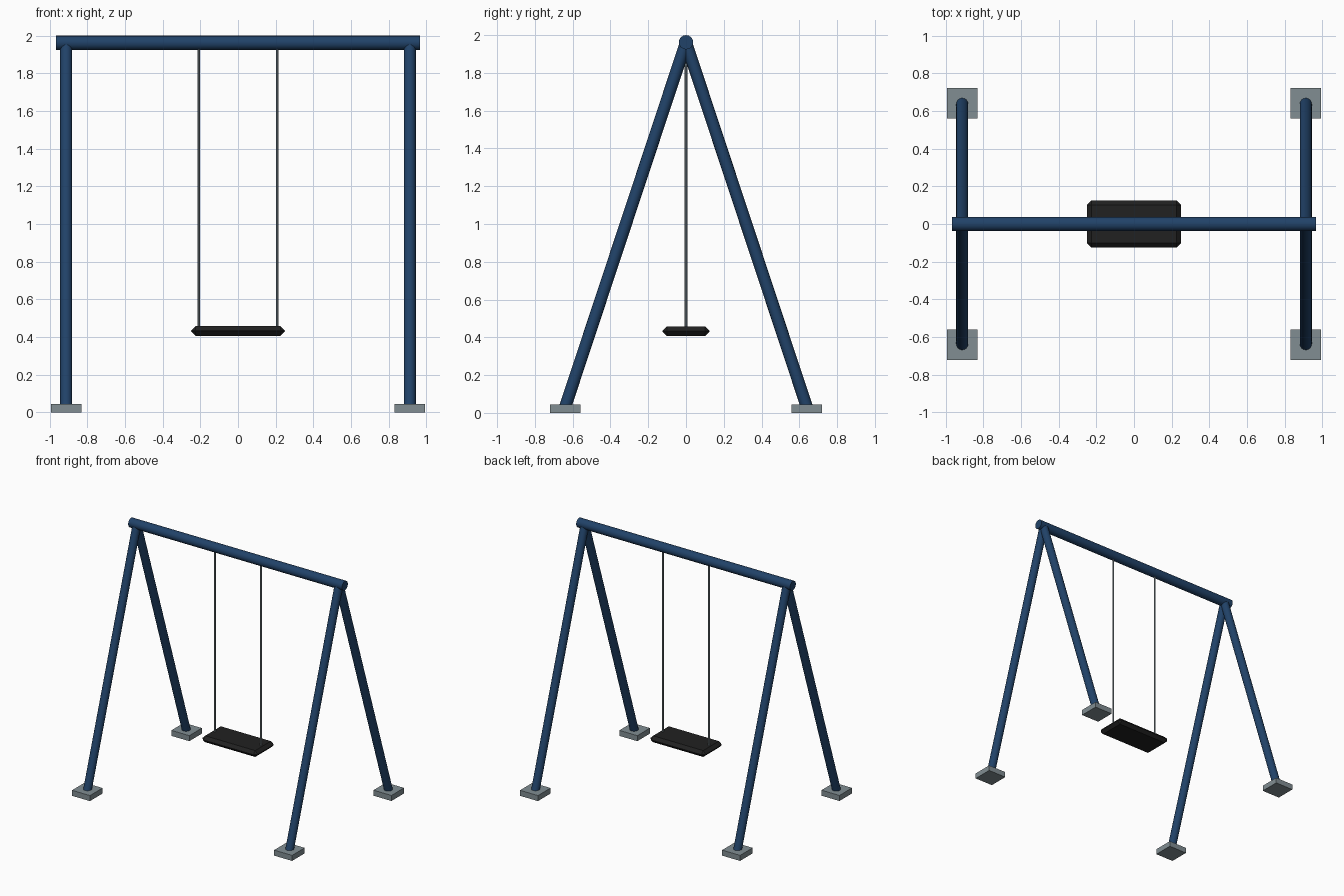
import bpy
import math
from mathutils import Vector

cube = bpy.data.objects.get("Cube")
if cube:
    bpy.data.objects.remove(cube, do_unlink=True)


def material(name, color):
    mat = bpy.data.materials.new(name)
    mat.use_nodes = True
    mat.diffuse_color = (*color, 1)
    bsdf = mat.node_tree.nodes["Principled BSDF"]
    bsdf.inputs["Base Color"].default_value = (*color, 1)
    return mat


BLUE = material("blue paint", (0.015, 0.055, 0.14))
GREY = material("galvanised grey", (0.22, 0.27, 0.29))
BLACK = material("black rubber", (0.015, 0.015, 0.015))


def tube(name, start, end, radius, sides, mat):
    """Smooth sided cylinder between two points."""
    start, end = Vector(start), Vector(end)
    axis = end - start
    bpy.ops.mesh.primitive_cylinder_add(
        vertices=sides, radius=radius, depth=axis.length,
        location=(start + end) / 2,
        rotation=axis.to_track_quat('Z', 'Y').to_euler())
    obj = bpy.context.object
    obj.name = name
    obj.data.materials.append(mat)
    bpy.ops.object.shade_smooth_by_angle(angle=math.radians(40))
    return obj


def box(name, center, size, mat):
    bpy.ops.mesh.primitive_cube_add(size=1, location=center)
    obj = bpy.context.object
    obj.name = name
    obj.scale = size
    bpy.ops.object.transform_apply(location=False, rotation=False, scale=True)
    obj.data.materials.append(mat)
    return obj


BEAM_Z = 1.962
LEG_X, FOOT_Y = 0.912, 0.64

# Top beam
tube("top_beam", (-0.965, 0, BEAM_Z), (0.965, 0, BEAM_Z), 0.038, 16, BLUE)

# Splayed legs with square footings
for side, sx in (("left", 1), ("right", -1)):
    for end, sy in (("front", -1), ("back", 1)):
        x, y = sx * LEG_X, sy * FOOT_Y
        tube(f"{end}_{side}_leg", (x, y, 0.03), (x, 0, BEAM_Z), 0.032, 16, BLUE)
        box(f"{end}_{side}_footing", (x, y, 0.0225), (0.162, 0.162, 0.045), GREY)

    # Hanger rods
    tube(f"{side}_hanger", (sx * 0.209, 0, 0.44), (sx * 0.209, 0, 1.926),
         0.007, 8, GREY)

# Chamfered seat
seat = box("seat", (0, 0, 0.432), (0.5, 0.25, 0.052), BLACK)
bevel = seat.modifiers.new("chamfer", 'BEVEL')
bevel.width = 0.024
bevel.segments = 1
